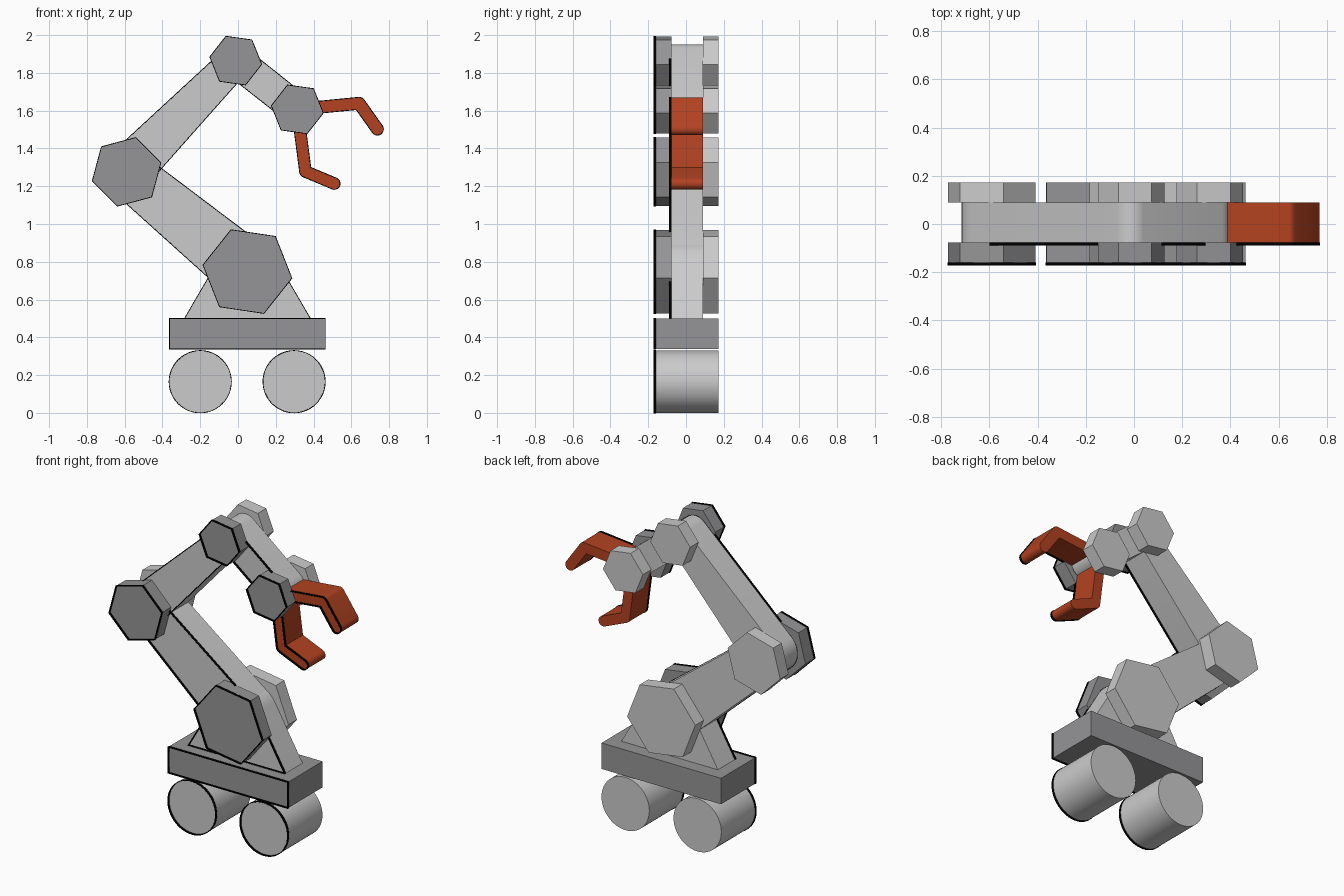
import bpy, bmesh
from math import pi, cos, sin, atan2, acos, radians
from mathutils import Vector

if "Cube" in bpy.data.objects:
    bpy.data.objects.remove(bpy.data.objects["Cube"])


def material(name, rgb):
    m = bpy.data.materials.new(name)
    m.diffuse_color = (*rgb, 1)
    m.use_nodes = True
    m.node_tree.nodes["Principled BSDF"].inputs["Base Color"].default_value = m.diffuse_color
    return m


DARK = material("dark_grey", (0.3, 0.3, 0.31))
RED = material("red", (0.45, 0.055, 0.015))
BLACK = material("black", (0, 0, 0))
RIM = 0.014


def finish(name, bm, mat):
    bmesh.ops.recalc_face_normals(bm, faces=bm.faces)
    me = bpy.data.meshes.new(name)
    bm.to_mesh(me)
    bm.free()
    ob = bpy.data.objects.new(name, me)
    bpy.context.collection.objects.link(ob)
    if mat:
        me.materials.append(mat)
    bpy.ops.object.select_all(action='DESELECT')
    ob.select_set(True)
    bpy.context.view_layer.objects.active = ob
    bpy.ops.object.shade_smooth_by_angle(angle=radians(30))
    return ob


def plate(name, pts, y0, y1, mat=None, rim=True):
    """Extrude an (x, z) outline along y, with a thin black raised rim in front."""
    n = len(pts)

    def walls(bm, a, b):
        f = [bm.verts.new((x, a, z)) for x, z in pts]
        k = [bm.verts.new((x, b, z)) for x, z in pts]
        for i in range(n):
            j = (i + 1) % n
            bm.faces.new((f[i], f[j], k[j], k[i]))
        return f, k

    front = y0 + RIM if rim else y0
    bm = bmesh.new()
    f, k = walls(bm, front, y1)
    bm.faces.new(f)
    bm.faces.new(k)
    finish(name, bm, mat)
    if rim:
        bm = bmesh.new()
        walls(bm, y0, front)
        ob = finish(name + "_outline", bm, BLACK)
        mod = ob.modifiers.new("thickness", 'SOLIDIFY')
        mod.thickness, mod.offset, mod.use_even_offset = 0.004, 0, True


def arc(c, r, a0, a1, n):
    return [(c[0] + r * cos(a0 + (a1 - a0) * i / n),
             c[1] + r * sin(a0 + (a1 - a0) * i / n)) for i in range(n + 1)]


def link(a, ra, b, rb):
    """Tapered capsule outline tangent to two circles."""
    d = Vector(b) - Vector(a)
    t = atan2(d.y, d.x)
    p = acos((ra - rb) / d.length)
    return arc(a, ra, t + p, t + 2 * pi - p, 20) + arc(b, rb, t - p, t + p, 20)


def bent_bar(a, b, c, r):
    """Round-ended bar outline with one clockwise or anticlockwise bend."""
    a, b, c = Vector(a), Vector(b), Vector(c)
    u, v = b - a, c - b
    t0, t1 = atan2(u.y, u.x), atan2(v.y, v.x)
    turn = t1 - t0
    s = 1 if turn > 0 else -1
    h = s * pi / 2
    mid = (t0 + t1) / 2 + h
    inner = b + Vector((cos(mid), sin(mid))) * r / cos(turn / 2)
    return (arc(a, r, t0 + h, t0 + h + s * pi, 10) + arc(b, r, t0 - h, t1 - h, 5)
            + arc(c, r, t1 - h, t1 + h, 10) + [tuple(inner)])


W, L, B = 0.173, 0.09, 0.076   # half width, link half width, joint inner face
base, elbow, top, wrist = (0.05, 0.748), (-0.59, 1.276), (-0.012, 1.865), (0.314, 1.607)

# Wheels and chassis
for name, x in (("rear_wheel", -0.2), ("front_wheel", 0.297)):
    plate(name, arc((x, 0.165), 0.165, 0, 2 * pi * 47 / 48, 47), -W, W)
plate("chassis", [(-0.363, 0.338), (0.462, 0.338), (0.462, 0.5), (-0.363, 0.5)], -W, W, DARK)

# Pedestal and arm links
plate("pedestal", [(-0.283, 0.5), (0.383, 0.5)]
      + arc(base, 0.163, radians(30), radians(150), 16), -L, L)
plate("lower_arm", link(base, 0.162, elbow, 0.126), -L, L)
plate("upper_arm", link(elbow, 0.126, top, 0.085), -L, L)
plate("forearm", link(top, 0.085, wrist, 0.084), -L, L)

# Hexagonal joint covers, dark in front and plain behind
for name, c, r, a in (("base_joint", base, 0.238, -8.5), ("elbow_joint", elbow, 0.188, 15),
                      ("top_joint", top, 0.139, -8), ("wrist_joint", wrist, 0.139, -8)):
    hexagon = arc(c, r, radians(a), radians(a + 300), 5)
    plate(name + "_front", hexagon, -W, -B, DARK)
    plate(name + "_back", hexagon, L, W, rim=False)

# Gripper fingers
plate("upper_finger", bent_bar(wrist, (0.641, 1.639), (0.738, 1.502), 0.032), -L, L, RED)
plate("lower_finger", bent_bar(wrist, (0.357, 1.278), (0.51, 1.214), 0.031), -L, L, RED)
